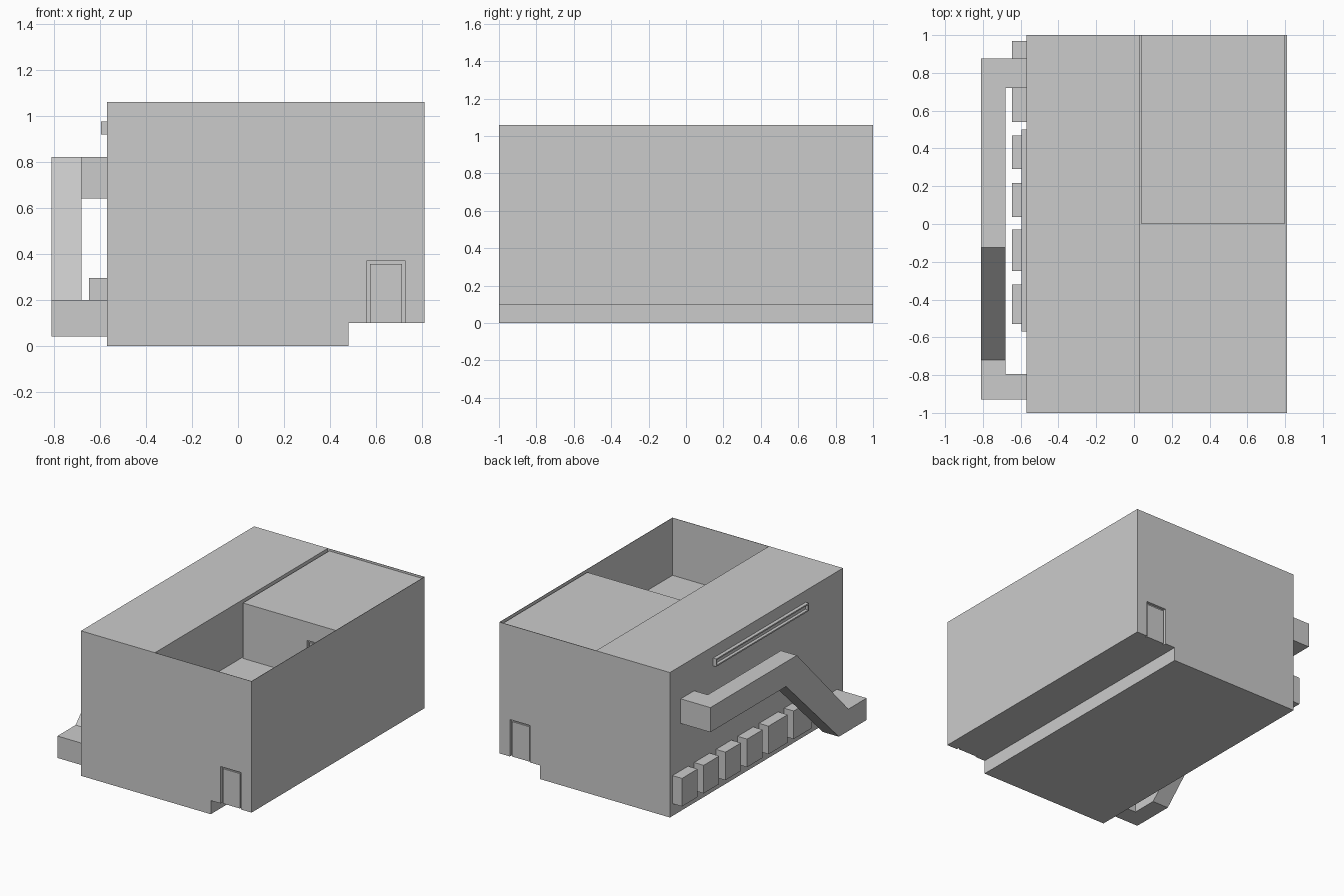
import bpy, bmesh

if "Cube" in bpy.data.objects:
    bpy.data.objects.remove(bpy.data.objects["Cube"])


def make_object(name, bm):
    bmesh.ops.recalc_face_normals(bm, faces=bm.faces)
    mesh = bpy.data.meshes.new(name)
    bm.to_mesh(mesh)
    bm.free()
    obj = bpy.data.objects.new(name, mesh)
    bpy.context.collection.objects.link(obj)
    return obj


def prism(name, points, direction):
    """Extrude a closed outline along a direction."""
    bm = bmesh.new()
    face = bm.faces.new([bm.verts.new(p) for p in points])
    ext = bmesh.ops.extrude_face_region(bm, geom=[face], use_keep_orig=True)
    verts = [g for g in ext["geom"] if isinstance(g, bmesh.types.BMVert)]
    bmesh.ops.translate(bm, verts=verts, vec=direction)
    return make_object(name, bm)


def box(name, x, y, z):
    outline = [(x[0], y[0], z[0]), (x[1], y[0], z[0]),
               (x[1], y[1], z[0]), (x[0], y[1], z[0])]
    return prism(name, outline, (0, 0, z[1] - z[0]))


def cut(target, x, y, z):
    """Subtract a box from the target and discard the cutter."""
    cutter = box("cutter", x, y, z)
    cutter.hide_render = True
    mod = target.modifiers.new("cut", 'BOOLEAN')
    mod.operation = 'DIFFERENCE'
    mod.solver = 'EXACT'
    mod.object = cutter
    bpy.context.view_layer.objects.active = target
    bpy.ops.object.modifier_apply(modifier=mod.name)
    bpy.data.objects.remove(cutter)


def door(name, wall, y, inward, z):
    """Shallow door recess in a wall, with a raised leaf inside."""
    cut(wall, (0.56, 0.725), sorted((y - inward * 0.05, y + inward * 0.02)),
        (z - (0.05 if z < 0.5 else 0.0), z + 0.27))
    box(name, (0.573, 0.712), sorted((y + inward * 0.008, y + inward * 0.03)),
        (z, z + 0.255))


# Main building with the stepped underside
body = prism("building_body",
             [(-0.57, -1, 0), (0.48, -1, 0), (0.48, -1, 0.1),
              (0.81, -1, 0.1), (0.81, -1, 1.06), (-0.57, -1, 1.06)], (0, 2, 0))

# Terrace well and the upper room standing in its back half
cut(body, (0.028, 0.807), (-0.997, 0.997), (0.64, 1.3))
room = box("upper_room", (0.04, 0.798), (0, 0.997), (0.64, 1.045))

# Doors
door("front_door", body, -1, 1, 0.1)
door("back_door", body, 1, -1, 0.1)
door("terrace_door", room, 0, 1, 0.64)

# Cranked duct along the left wall, with connectors into the wall
prism("duct_run",
      [(-0.81, -0.93, 0.04), (-0.81, -0.61, 0.04), (-0.81, 0.0, 0.64),
       (-0.81, 0.875, 0.64), (-0.81, 0.875, 0.82), (-0.81, -0.125, 0.82),
       (-0.81, -0.72, 0.2), (-0.81, -0.93, 0.2)], (0.13, 0, 0))
box("duct_lower_connector", (-0.68, -0.57), (-0.93, -0.795), (0.04, 0.2))
box("duct_upper_connector", (-0.68, -0.57), (0.72, 0.875), (0.64, 0.82))

# Row of wall units
for i, (y0, y1) in enumerate([(0.79, 0.97), (0.54, 0.72), (0.29, 0.468),
                              (0.038, 0.218), (-0.25, -0.03), (-0.53, -0.32)]):
    box(f"wall_unit_{i + 1}", (-0.647, -0.57), (y0, y1), (0.09, 0.295))

# Long open-fronted light trough near the roof
trough = box("light_trough", (-0.595, -0.57), (-0.57, 0.5), (0.918, 0.975))
cut(trough, (-0.7, -0.573), (-0.56, 0.49), (0.928, 0.965))
